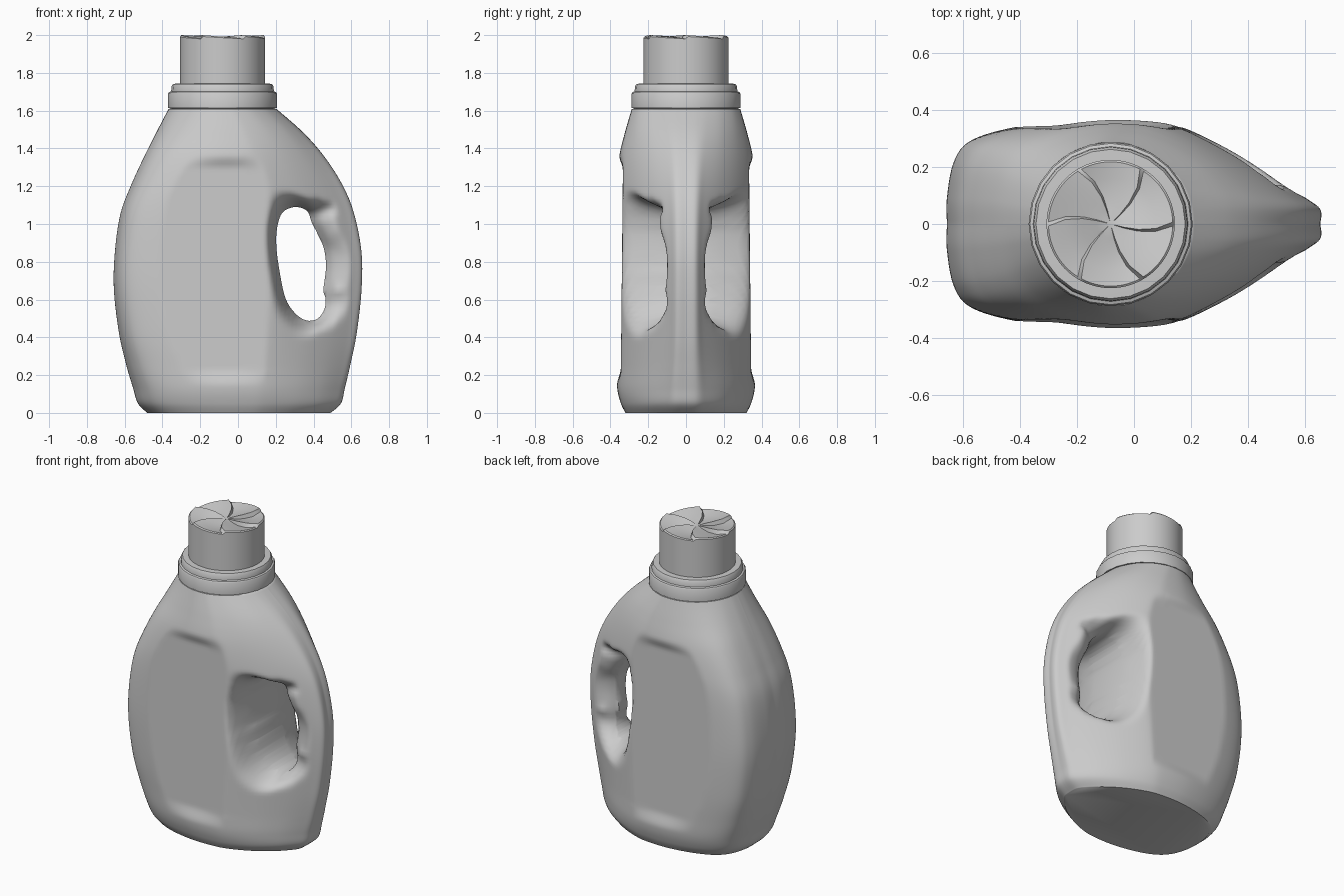
import bpy, bmesh, math
from mathutils import Vector

if "Cube" in bpy.data.objects:
    bpy.data.objects.remove(bpy.data.objects["Cube"])

CX = -0.082  # axis of neck, collar and cap


def spline(pts, steps, closed=False):
    """Catmull-Rom resampling of tuples of any dimension."""
    n = len(pts)
    get = (lambda i: pts[i % n]) if closed else (lambda i: pts[max(0, min(n - 1, i))])
    out = []
    for i in range(n if closed else n - 1):
        for s in range(steps):
            t = s / steps
            out.append(tuple(
                0.5 * (2 * b + (c - a) * t + (2 * a - 5 * b + 4 * c - d) * t * t
                       + (3 * b - a - 3 * c + d) * t ** 3)
                for a, b, c, d in zip(get(i - 1), get(i), get(i + 1), get(i + 2))))
    if not closed:
        out.append(tuple(pts[-1]))
    return out


def loft(name, rings):
    """Skin closed rings of equal length and cap both ends."""
    bm = bmesh.new()
    vs = [[bm.verts.new(p) for p in r] for r in rings]
    n = len(rings[0])
    for a, b in zip(vs, vs[1:]):
        for i in range(n):
            j = (i + 1) % n
            bm.faces.new((a[i], a[j], b[j], b[i]))
    bm.faces.new(vs[0][::-1])
    bm.faces.new(vs[-1])
    bmesh.ops.recalc_face_normals(bm, faces=bm.faces)
    return add(name, bm)


def add(name, bm):
    me = bpy.data.meshes.new(name)
    bm.to_mesh(me)
    bm.free()
    ob = bpy.data.objects.new(name, me)
    bpy.context.collection.objects.link(ob)
    return ob


def activate(ob):
    bpy.ops.object.select_all(action='DESELECT')
    ob.select_set(True)
    bpy.context.view_layer.objects.active = ob


def smooth(ob, deg):
    activate(ob)
    bpy.ops.object.shade_smooth_by_angle(angle=math.radians(deg))


# Outline of the hand hole in (x, z)
hole = spline([(.30, 1.09), (.235, 1.06), (.207, .98), (.203, .88), (.22, .75), (.25, .61),
               (.30, .53), (.36, .49), (.42, .498), (.458, .55), (.463, .61), (.452, .65),
               (.466, .77), (.455, .87), (.42, .95), (.39, 1.01), (.365, 1.07)], 4, True)


def grip_limit(x, z):
    """Half depth allowed around the hand hole."""
    best, bx, bz, inside = 9, 0, 0, False
    for (ax, az), (cx, cz) in zip(hole, hole[1:] + hole[:1]):
        ex, ez = cx - ax, cz - az
        t = max(0, min(1, ((x - ax) * ex + (z - az) * ez) / (ex * ex + ez * ez)))
        dx, dz = x - ax - t * ex, z - az - t * ez
        d = math.hypot(dx, dz)
        if d < best:
            best, bx, bz = d, dx, dz
        if (az > z) != (cz > z) and x < ax + (z - az) * ex / ez:
            inside = not inside
    if inside or best < 1e-6:
        return .03
    nx, nz = (bx / best) ** 2, (bz / best) ** 2
    wx, hx = (.075, .37) if bx < 0 else (.13, .10)
    wz, hz = (.14, .31) if bz > 0 else (.19, .31)
    w, h = nx * wx + nz * wz, nx * hx + nz * hz
    t = best / w
    rise = math.sqrt(1 - (1 - min(t, 1)) ** 2)
    return .03 + (h - .03) * rise + max(0, t - 1) * .06


def ease(a, b, v):
    t = max(0, min(1, (v - a) / (b - a)))
    return t * t * (3 - 2 * t)


# Body: teardrop sections that turn round towards the neck
tear = [(-1, 0), (-1, .25), (-.96, .6), (-.86, .8), (-.6, .93), (-.25, 1), (.1, .98),
        (.3, .9), (.55, .69), (.75, .47), (.92, .25), (1, .14), (1, 0)]
angles = [0, 12, 28, 45, 62, 80, 95, 106, 122, 140, 156, 168, 180]
section = spline([(u, v, -math.cos(math.radians(a)), math.sin(math.radians(a)))
                  for (u, v), a in zip(tear, angles)], 8)
# z, left x, right x, half depth, roundness
rows = [(0, -.48, .49, .32, .5), (.05, -.53, .545, .345, .45), (.13, -.555, .565, .364, .35),
        (.25, -.59, .592, .366, .2), (.42, -.628, .625, .368, .05), (.65, -.655, .65, .37, 0),
        (.85, -.65, .65, .37, 0), (1.05, -.622, .613, .37, .08), (1.2, -.568, .555, .368, .2),
        (1.35, -.5, .462, .355, .4), (1.48, -.435, .35, .325, .7), (1.61, -.367, .203, .287, 1)]
rings = []
for z, xl, xr, hw, k in spline(rows, 9):
    half = []
    for u, v, cu, cv in section:
        x = (xl + xr) / 2 + (xr - xl) / 2 * (u + (cu - u) * k)
        y = hw * (v + (cv - v) * k)
        # recessed label panels on front and back
        panel = ease(.14, .24, z) * (1 - ease(1.29, 1.37, z))
        y += (min(y, .347 - .01 * z) - y) * panel
        if x > 0 and .2 < z < 1.45:
            y = min(y, grip_limit(x, z))
        half.append((x, y, z))
    rings.append([(x, -y, z) for x, y, z in half] + half[-2:0:-1])
body = loft("bottle_body", rings)

# Soften the grip hollow
bm = bmesh.new()
bm.from_mesh(body.data)
soft = [v for v in bm.verts if v.co.x > .03 and .22 < v.co.z < 1.42]
for _ in range(3):
    bmesh.ops.smooth_vert(bm, verts=soft, factor=.5, use_axis_y=True)
bm.to_mesh(body.data)
bm.free()

# Cut the hand hole through
cutter = loft("hole_cutter", [[(x, y, z) for x, z in hole] for y in (-.5, .5)])
cutter.hide_render = True
mod = body.modifiers.new("hand_hole", 'BOOLEAN')
mod.operation, mod.solver, mod.object = 'DIFFERENCE', 'EXACT', cutter
activate(body)
bpy.ops.object.modifier_apply(modifier=mod.name)
bpy.data.objects.remove(cutter)
smooth(body, 50)


def ring(r, z, n):
    return [(CX + r * math.cos(2 * math.pi * i / n), r * math.sin(2 * math.pi * i / n), z)
            for i in range(n)]


# Stepped collar
collar = loft("collar", [ring(r, z, 24) for r, z in [
    (.27, 1.595), (.275, 1.612), (.288, 1.614), (.288, 1.69), (.283, 1.698), (.272, 1.702),
    (.27, 1.728), (.262, 1.742), (.2, 1.745)]])
smooth(collar, 35)

# Cap with a six-blade pinwheel top
N, R = 96, .225


def cap_ring(r, z, drop):
    out = []
    for i in range(N):
        a = 2 * math.pi * i / N + .3 * (r / R) ** 2 - .25
        saw = (i % 16) / 15
        out.append((CX + r * math.cos(a), r * math.sin(a), z - drop * saw))
    return out


cap = loft("cap", [cap_ring(R, 1.73, 0), cap_ring(R, 1.96, 0), cap_ring(R, 1.992, .012),
                   cap_ring(.218, 2.0, .016), cap_ring(.16, 1.997, .026),
                   cap_ring(.1, 1.993, .024), cap_ring(.05, 1.987, .014),
                   cap_ring(.012, 1.98, 0)])
smooth(cap, 40)
